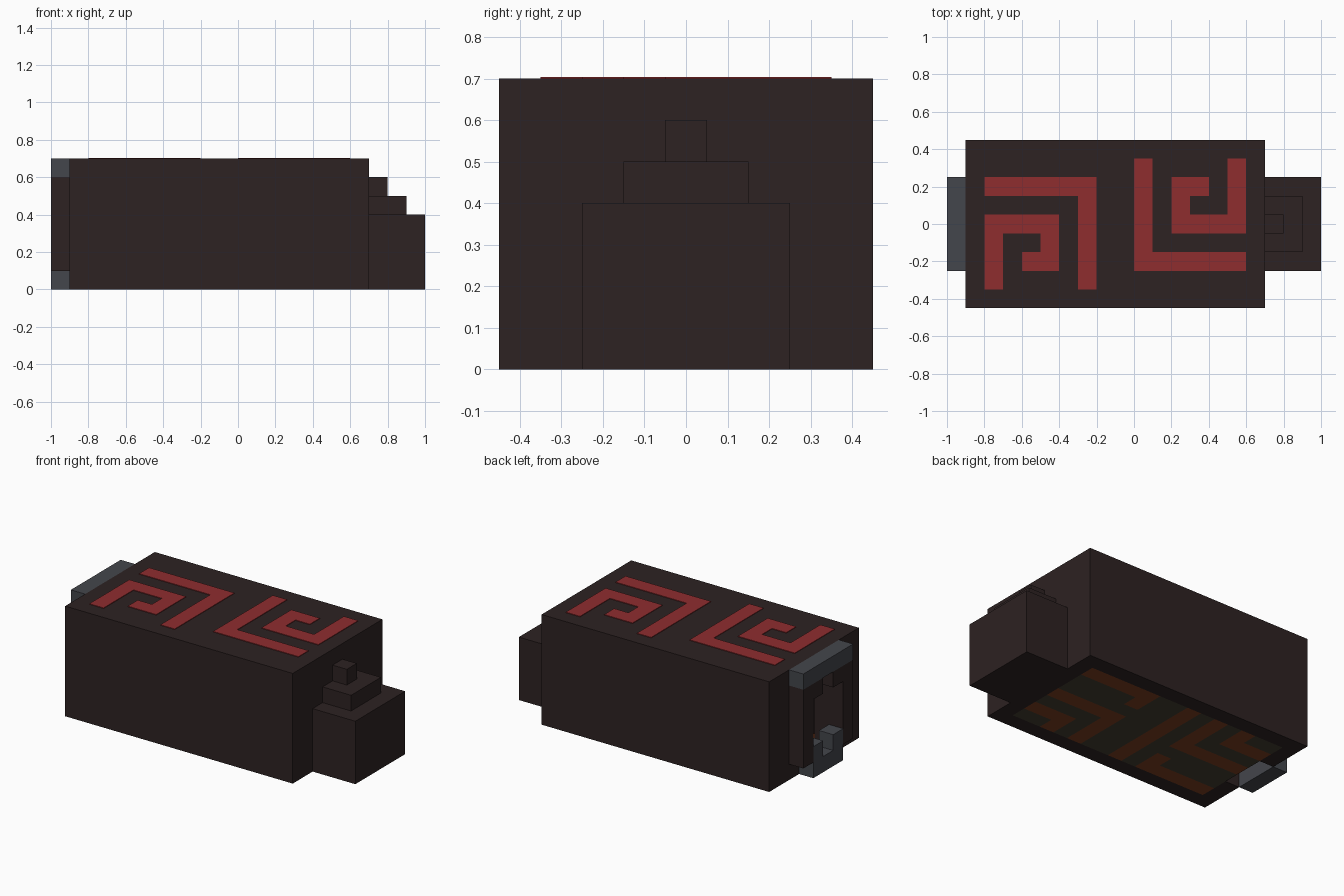
import bpy
import bmesh
from mathutils import Vector

cube = bpy.data.objects.get("Cube")
if cube:
    bpy.data.objects.remove(cube, do_unlink=True)

CELL = 0.1  # every part sits on a grid of this size


def material(name, rgb):
    linear = [((c / 255 + 0.055) / 1.055) ** 2.4 for c in rgb] + [1.0]
    mat = bpy.data.materials.new(name)
    mat.use_nodes = True
    mat.diffuse_color = linear
    mat.node_tree.nodes["Principled BSDF"].inputs["Base Color"].default_value = linear
    return mat


stone = material("dark brown stone", (45, 34, 34))
iron = material("grey iron", (68, 70, 76))
red = material("red inlay", (143, 45, 47))
ash = material("olive ash", (66, 60, 48))
ember = material("burnt orange", (122, 60, 32))


def finish(name, bm, mats):
    mesh = bpy.data.meshes.new(name)
    bm.to_mesh(mesh)
    bm.free()
    for mat in mats:
        mesh.materials.append(mat)
    obj = bpy.data.objects.new(name, mesh)
    bpy.context.collection.objects.link(obj)
    return obj


def boxes(name, mat, *parts):
    """One object from boxes given as low and high corners in cells."""
    bm = bmesh.new()
    for low, high in parts:
        low, high = Vector(low) * CELL, Vector(high) * CELL
        verts = bmesh.ops.create_cube(bm, size=1)["verts"]
        bmesh.ops.scale(bm, vec=high - low, verts=verts)
        bmesh.ops.translate(bm, vec=(low + high) / 2, verts=verts)
    return finish(name, bm, [mat])


def mirrored(name, mat, *parts):
    """Boxes repeated on both sides of y = 0."""
    flipped = [((a[0], -b[1], a[2]), (b[0], -a[1], b[2])) for a, b in parts]
    return boxes(name, mat, *parts, *flipped)


def panel(name, rows, z, mats, keep_blank):
    """Flat panel of cells; marked cells take the last material."""
    bm = bmesh.new()
    for r, row in enumerate(rows):
        for c, mark in enumerate(row):
            if mark == "." and not keep_blank:
                continue
            x, y = c - 8, 3.5 - r
            corners = ((x, y - 1), (x + 1, y - 1), (x + 1, y), (x, y))
            face = bm.faces.new([bm.verts.new((u * CELL, v * CELL, z)) for u, v in corners])
            face.material_index = len(mats) - 1 if mark == "#" else 0
    bmesh.ops.remove_doubles(bm, verts=bm.verts[:], dist=0.001)
    return finish(name, bm, mats)


# Hollow body: side walls, end walls, roof
mirrored("side_walls", stone, ((-9, 3.5, 0), (7, 4.5, 7)))
boxes("roof", stone, ((-9, -3.5, 6), (7, 3.5, 7)))
boxes("chimney_wall", stone, ((6, -3.5, 0), (7, 3.5, 6)))
mirrored("doorway_wall", stone,
         ((-9, 1.5, 0), (-8, 3.5, 6)),
         ((-9, 0.5, 5), (-8, 1.5, 6)))

# Stepped block on the far end
for i, name in enumerate(("step_base", "step_middle", "step_top")):
    half = 2.5 - i
    boxes(name, stone, ((7, -half, i + 3 if i else 0), (10 - i, half, i + 4)))

# Doorway surround, lintel and grate
mirrored("doorway_pillars", stone,
         ((-10, 1.5, 1), (-9, 2.5, 6)),
         ((-10, 0.5, 5), (-9, 1.5, 6)))
boxes("lintel", iron, ((-10, -2.5, 6), (-9, 2.5, 7)))
boxes("grate_bar", iron, ((-10, -1.5, 0), (-9, 1.5, 1)))
mirrored("grate_posts", iron, ((-10, 0.5, 1), (-9, 1.5, 2)))

# Spiral inlay on the roof, its second half turned half way round
half_rows = ["........#....#",
             "######..#.##.#",
             ".....#..#.#..#"]
rows = half_rows + ["####.#..#.####"] + [row[::-1] for row in reversed(half_rows)]
inlay = panel("roof_inlay", rows, 0.702, [red], False)
solid = inlay.modifiers.new("thickness", "SOLIDIFY")
solid.thickness = 0.004
solid.offset = 0

# Ash floor with ember bars, seen from below and through the doorway
panel("fire_floor",
      ["..#.#.#..#####",
       "###.#.#..#....",
       "....#.#.......",
       "#####.#..#####",
       "......#..#....",
       "....#.#..#.###",
       "#####.#..#.#.."], 0, [ash, ember], True)
